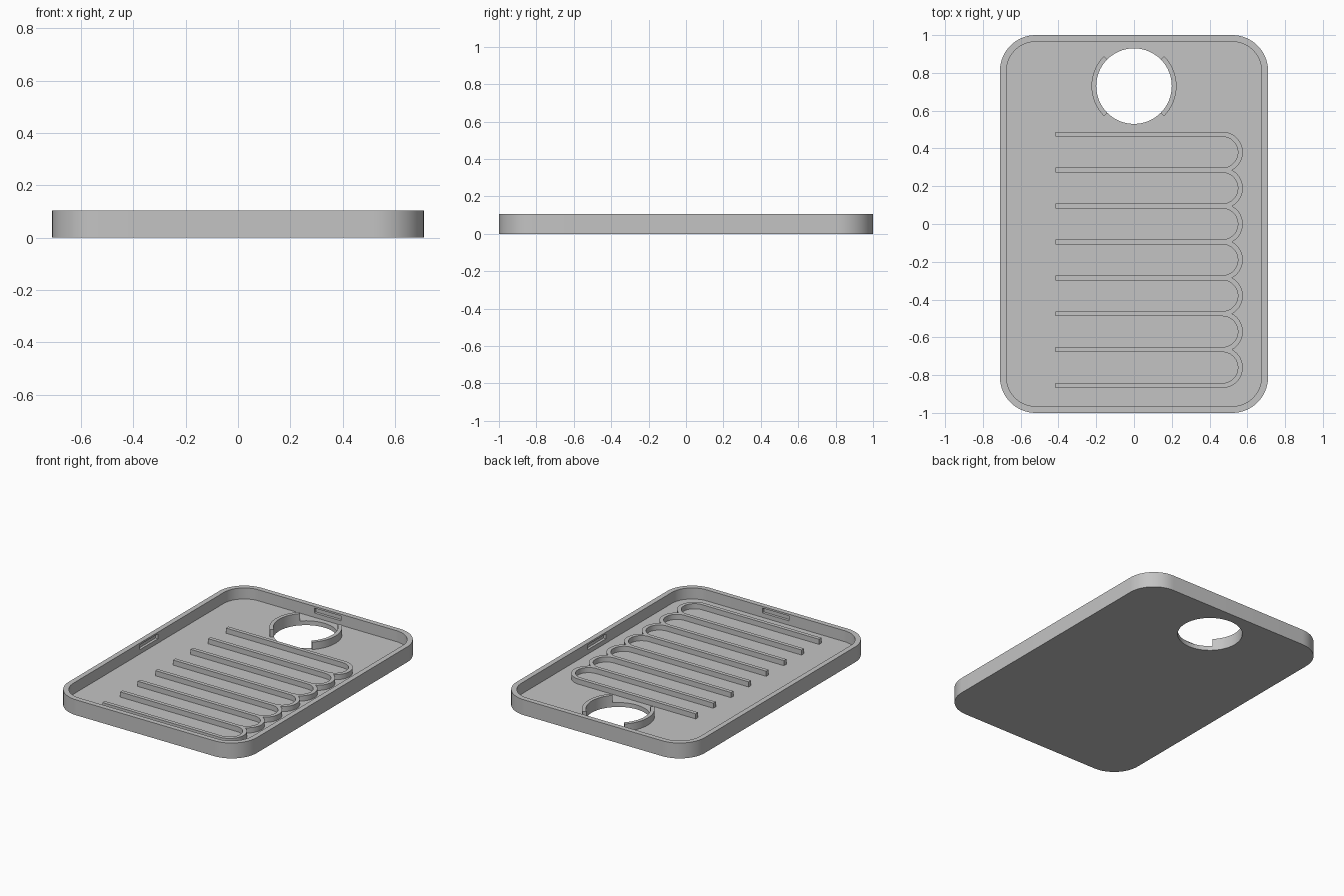
import bpy, bmesh, math

cube = bpy.data.objects.get("Cube")
if cube:
    bpy.data.objects.remove(cube, do_unlink=True)

WIDTH, LENGTH, HEIGHT = 1.42, 2.0, 0.105
WALL, FLOOR, CORNER = 0.035, 0.03, 0.19
HOLE_Y, HOLE_R = 0.73, 0.2

grey = bpy.data.materials.new("plain grey")
grey.use_nodes = True
color = (0.55, 0.55, 0.55, 1)
grey.diffuse_color = color
grey.node_tree.nodes["Principled BSDF"].inputs["Base Color"].default_value = color


def arc(cx, cy, r, start, end, steps):
    """Points along an arc, angles in degrees."""
    angles = [math.radians(start + (end - start) * i / steps) for i in range(steps + 1)]
    return [(cx + r * math.cos(a), cy + r * math.sin(a)) for a in angles]


def rounded_rect(w, l, r):
    pts = []
    for i, (sx, sy) in enumerate([(1, 1), (-1, 1), (-1, -1), (1, -1)]):
        pts += arc(sx * (w / 2 - r), sy * (l / 2 - r), r, 90 * i, 90 * i + 90, 16)
    return pts


def prism(name, outline, z0, z1):
    """Extrude a flat outline between two heights."""
    bm = bmesh.new()
    face = bm.faces.new([bm.verts.new((x, y, z0)) for x, y in outline])
    top = bmesh.ops.extrude_face_region(bm, geom=[face])["geom"]
    verts = [g for g in top if isinstance(g, bmesh.types.BMVert)]
    bmesh.ops.translate(bm, verts=verts, vec=(0, 0, z1 - z0))
    bmesh.ops.recalc_face_normals(bm, faces=bm.faces)
    mesh = bpy.data.meshes.new(name)
    bm.to_mesh(mesh)
    bm.free()
    mesh.materials.append(grey)
    obj = bpy.data.objects.new(name, mesh)
    bpy.context.collection.objects.link(obj)
    return obj


def activate(obj):
    bpy.ops.object.select_all(action="DESELECT")
    obj.select_set(True)
    bpy.context.view_layer.objects.active = obj


def smooth(obj):
    activate(obj)
    bpy.ops.object.shade_smooth_by_angle(angle=math.radians(30))


def cut(obj, cutter):
    cutter.hide_render = True
    mod = obj.modifiers.new("cut", "BOOLEAN")
    mod.operation, mod.solver, mod.object = "DIFFERENCE", "EXACT", cutter
    activate(obj)
    bpy.ops.object.modifier_apply(modifier=mod.name)
    bpy.data.objects.remove(cutter, do_unlink=True)


# Tray: rounded slab, hollowed from above
tray = prism("tray", rounded_rect(WIDTH, LENGTH, CORNER), 0, HEIGHT)
inner_w, inner_l = WIDTH - 2 * WALL, LENGTH - 2 * WALL
cut(tray, prism("pocket_cutter", rounded_rect(inner_w, inner_l, CORNER - WALL), FLOOR, 0.2))

# Round opening through the floor
cut(tray, prism("hole_cutter", arc(0, HOLE_Y, HOLE_R, 0, 354.375, 63), -0.1, 0.2))

# Snap slot in the middle of each inner wall
DEPTH, HALF = 0.018, 0.1
for half_x, half_y in [(inner_w / 2 + DEPTH, HALF), (HALF, inner_l / 2 + DEPTH)]:
    box = [(-half_x, -half_y), (half_x, -half_y), (half_x, half_y), (-half_x, half_y)]
    cut(tray, prism("slot_cutter", box, 0.06, 0.093))
smooth(tray)

# Two collar arcs beside the opening
for name, mid in [("left_collar", 0), ("right_collar", 180)]:
    outline = arc(0, HOLE_Y, HOLE_R + 0.025, mid - 45, mid + 45, 16)
    outline += arc(0, HOLE_Y, HOLE_R, mid + 45, mid - 45, 16)
    smooth(prism(name, outline, FLOOR - 0.002, 0.08))

# Serpentine rib: parallel bars joined by round bends on the left side
PITCH, RIB, BENDS = 0.19, 0.013, 7
START_X, BEND_X, TOP_Y = -0.415, 0.468, 0.475
outer_r, inner_r = PITCH / 2 + RIB, PITCH / 2 - RIB
cusp = math.degrees(math.asin(PITCH / 2 / outer_r))
centers = [TOP_Y - PITCH * (i + 0.5) for i in range(BENDS)]
outline = [(START_X, TOP_Y + RIB)]
for i, cy in enumerate(centers):
    first = 90 if i == 0 else cusp
    last = -90 if i == BENDS - 1 else -cusp
    bend = arc(BEND_X, cy, outer_r, first, last, 18)
    outline += bend if i == 0 else bend[1:]
outline.append((START_X, centers[-1] - outer_r))
for cy in reversed(centers):
    outline.append((START_X, cy - inner_r))
    outline += arc(BEND_X, cy, inner_r, -90, 90, 18)
    outline.append((START_X, cy + inner_r))
smooth(prism("serpentine_rib", outline, FLOOR - 0.002, 0.065))
